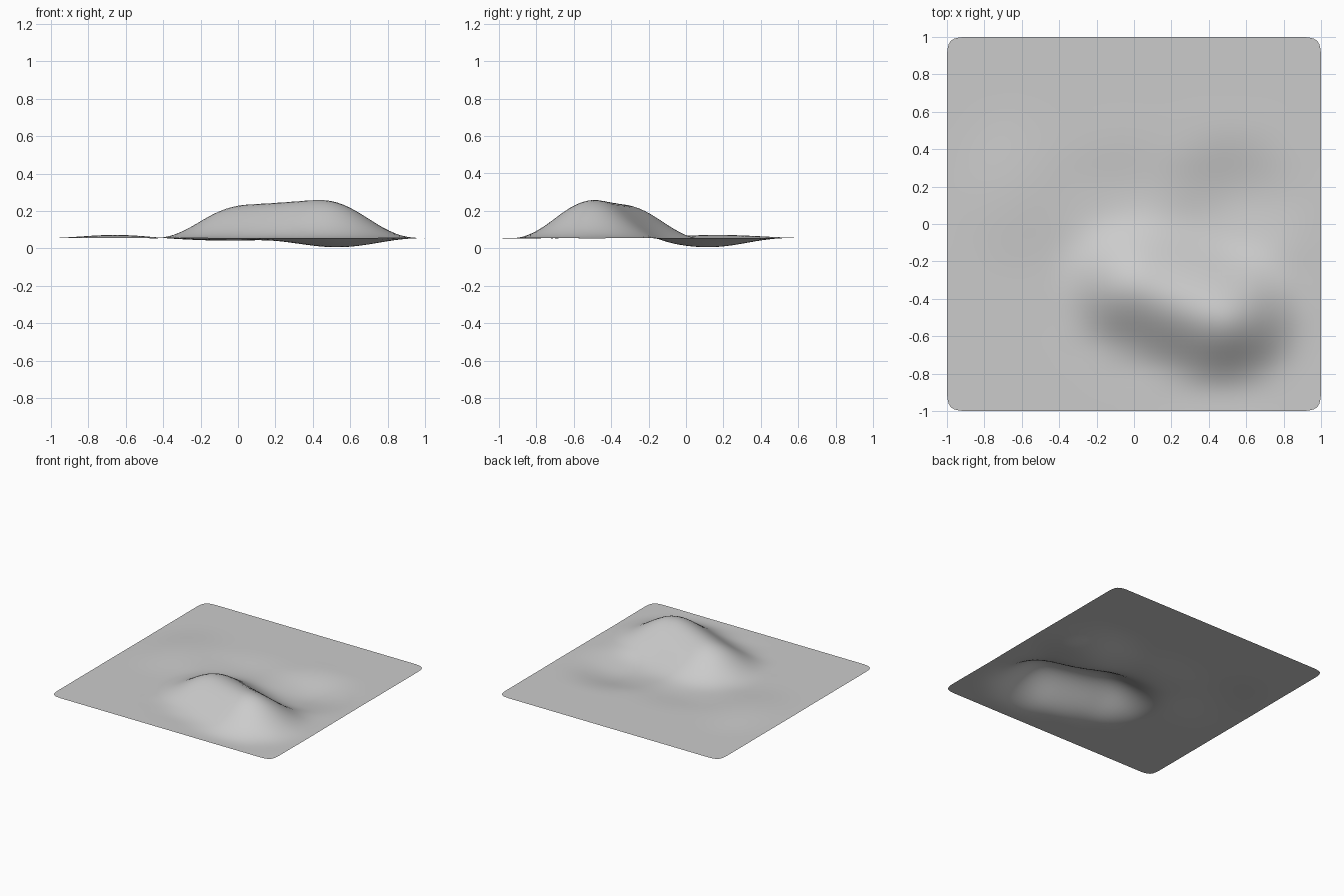
import bpy, bmesh, math
from mathutils import Vector

cube = bpy.data.objects.get("Cube")
if cube:
    bpy.data.objects.remove(cube, do_unlink=True)

BASE, CELLS = 0.055, 16
STEP = 2 / CELLS
RIDGE_A, RIDGE_B = Vector((0.02, -0.33)), Vector((0.45, -0.5))


def bell(d):
    """Smooth falloff from 1 at the centre to 0 at d = 1."""
    return 0.5 + 0.5 * math.cos(math.pi * min(d, 1))


def mound(x, y, cx, cy, rx, ry):
    return bell(math.hypot((x - cx) / rx, (y - cy) / ry))


def height(x, y):
    # Main hill: falloff around a rising ridge line
    p, axis = Vector((x, y)), RIDGE_B - RIDGE_A
    t = max(0, min(1, (p - RIDGE_A).dot(axis) / axis.length_squared))
    off = p - (RIDGE_A + axis * t)
    d = off.length
    radius = 0.41
    if d > 0:
        radius += 0.09 * max(0, off.x / d) ** 2 + 0.04 * max(0, -off.x / d) ** 2
    z = BASE + (0.177 + 0.03 * t) * bell(d / radius)
    # Hollow behind the hill, shallow trough, and low swell beyond it
    z -= 0.05 * mound(x, y, 0.53, 0.12, 0.45, 0.42)
    z -= 0.014 * mound(x, y, -0.05, 0.2, 0.5, 0.3)
    z += 0.017 * mound(x, y, -0.66, 0.17, 0.36, 0.5)
    return z


def control(x, y):
    # Sharpen the cage so the subdivided surface meets the wanted height
    taps = ((-STEP, 1), (0, 4), (STEP, 1))
    soft = sum(a * b * height(x + i, y + j) for i, a in taps for j, b in taps) / 36
    return 2 * height(x, y) - soft


# Terrain sheet
bm = bmesh.new()
bmesh.ops.create_grid(bm, x_segments=CELLS, y_segments=CELLS, size=1)
for v in bm.verts:
    v.co.z = control(v.co.x, v.co.y)
mesh = bpy.data.meshes.new("terrain_sheet")
bm.to_mesh(mesh)
bm.free()
mesh.shade_smooth()
sheet = bpy.data.objects.new("terrain_sheet", mesh)
bpy.context.collection.objects.link(sheet)

smooth = sheet.modifiers.new("smooth", "SUBSURF")
smooth.levels = smooth.render_levels = 2

# Plain grey surface
grey = bpy.data.materials.new("plain_grey")
grey.use_nodes = True
grey.diffuse_color = (0.6, 0.6, 0.6, 1)
grey.node_tree.nodes["Principled BSDF"].inputs["Base Color"].default_value = (0.6, 0.6, 0.6, 1)
mesh.materials.append(grey)
